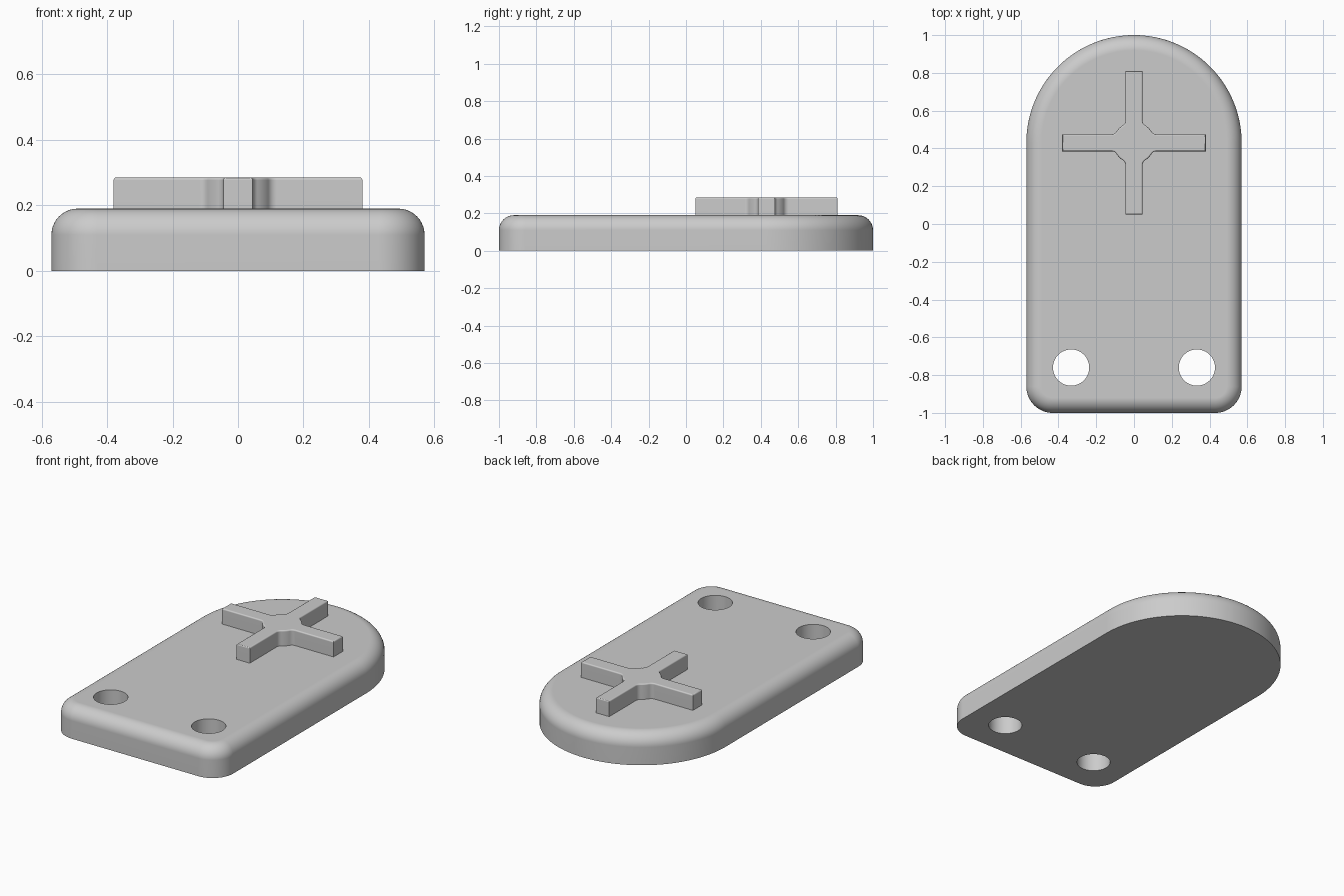
import bpy, bmesh
from math import sin, cos, pi, radians, asin, hypot, sqrt

if "Cube" in bpy.data.objects:
    bpy.data.objects.remove(bpy.data.objects["Cube"], do_unlink=True)

# One plain grey for everything
grey = bpy.data.materials.new("plain grey")
grey.use_nodes = True
colour = (0.6, 0.6, 0.6, 1)
grey.diffuse_color = colour
grey.node_tree.nodes["Principled BSDF"].inputs["Base Color"].default_value = colour

HALF_WIDTH, TOP, EDGE, CORNER = 0.57, 0.19, 0.08, 0.14
ARC_Y = 1 - HALF_WIDTH


def arc(cx, cy, r, start, end, n):
    """Points along an arc, angles in degrees."""
    angles = [radians(start + (end - start) * i / n) for i in range(n + 1)]
    return [(cx + r * cos(a), cy + r * sin(a)) for a in angles]


def plate_outline(inset):
    """Round-ended tag outline, moved inwards by inset."""
    r, x, y = CORNER - inset, HALF_WIDTH - CORNER, CORNER - 1
    return (arc(0, ARC_Y, HALF_WIDTH - inset, 0, 180, 64)
            + arc(-x, y, r, 180, 270, 16) + arc(x, y, r, 270, 360, 16))


def loft(name, rings):
    """Solid from stacked (outline, z) rings with flat caps."""
    bm = bmesh.new()
    loops = [[bm.verts.new((x, y, z)) for x, y in pts] for pts, z in rings]
    n = len(loops[0])
    for low, high in zip(loops, loops[1:]):
        for i in range(n):
            j = (i + 1) % n
            bm.faces.new((low[i], low[j], high[j], high[i]))
    bm.faces.new(loops[0][::-1])
    bm.faces.new(loops[-1])
    mesh = bpy.data.meshes.new(name)
    bm.to_mesh(mesh)
    bm.free()
    mesh.materials.append(grey)
    obj = bpy.data.objects.new(name, mesh)
    bpy.context.collection.objects.link(obj)
    return obj


def activate(obj):
    bpy.ops.object.select_all(action='DESELECT')
    obj.select_set(True)
    bpy.context.view_layer.objects.active = obj


def finish(obj):
    """Smooth rounded surfaces while keeping flats flat."""
    activate(obj)
    bpy.ops.object.shade_smooth_by_angle(angle=radians(35))
    weighted = obj.modifiers.new("flat_shading", 'WEIGHTED_NORMAL')
    weighted.keep_sharp = True


# Base plate with a rounded top edge
steps = 10
rings = [(plate_outline(0), 0)]
for i in range(steps + 1):
    a = pi / 2 * i / steps
    rings.append((plate_outline(EDGE * (1 - cos(a))), TOP - EDGE * (1 - sin(a))))
plate = loft("base_plate", rings)

# Two through holes near the square end
for side in (-1, 1):
    hole = arc(side * 0.333, -0.76, 0.096, 0, 360, 48)[:-1]
    cutter = loft("hole_cutter", [(hole, -0.1), (hole, 0.4)])
    cutter.hide_render = True
    cut = plate.modifiers.new("hole", 'BOOLEAN')
    cut.operation, cut.solver, cut.object = 'DIFFERENCE', 'EXACT', cutter
    activate(plate)
    bpy.ops.object.modifier_apply(modifier=cut.name)
    bpy.data.objects.remove(cutter, do_unlink=True)
finish(plate)

# Raised cross: four arms blended by fillets into a round hub
ARM, HALF, HUB, FILLET, CROSS_TOP, ROUND = 0.38, 0.045, 0.11, 0.03, 0.285, 0.008


def cross_outline(inset):
    half, hub, fillet, arm = HALF - inset, HUB - inset, FILLET + inset, ARM - inset
    cy = half + fillet
    cx = sqrt((hub + fillet) ** 2 - cy ** 2)
    t = asin(cy / hypot(cx, cy)) * 180 / pi
    quarter = ([(arm, -half), (arm, half)]
               + arc(cx, cy, fillet, 270, 180 + t, 8)
               + arc(0, 0, hub, t, 90 - t, 8)[1:-1]
               + arc(cy, cx, fillet, 270 - t, 180, 8))
    points = []
    for _ in range(4):
        points += [(x, y + ARC_Y) for x, y in quarter]
        quarter = [(-y, x) for x, y in quarter]
    return points


rings = [(cross_outline(0), TOP - 0.01)]
for i in range(5):
    a = pi / 2 * i / 4
    rings.append((cross_outline(ROUND * (1 - cos(a))), CROSS_TOP - ROUND * (1 - sin(a))))
finish(loft("raised_cross", rings))
